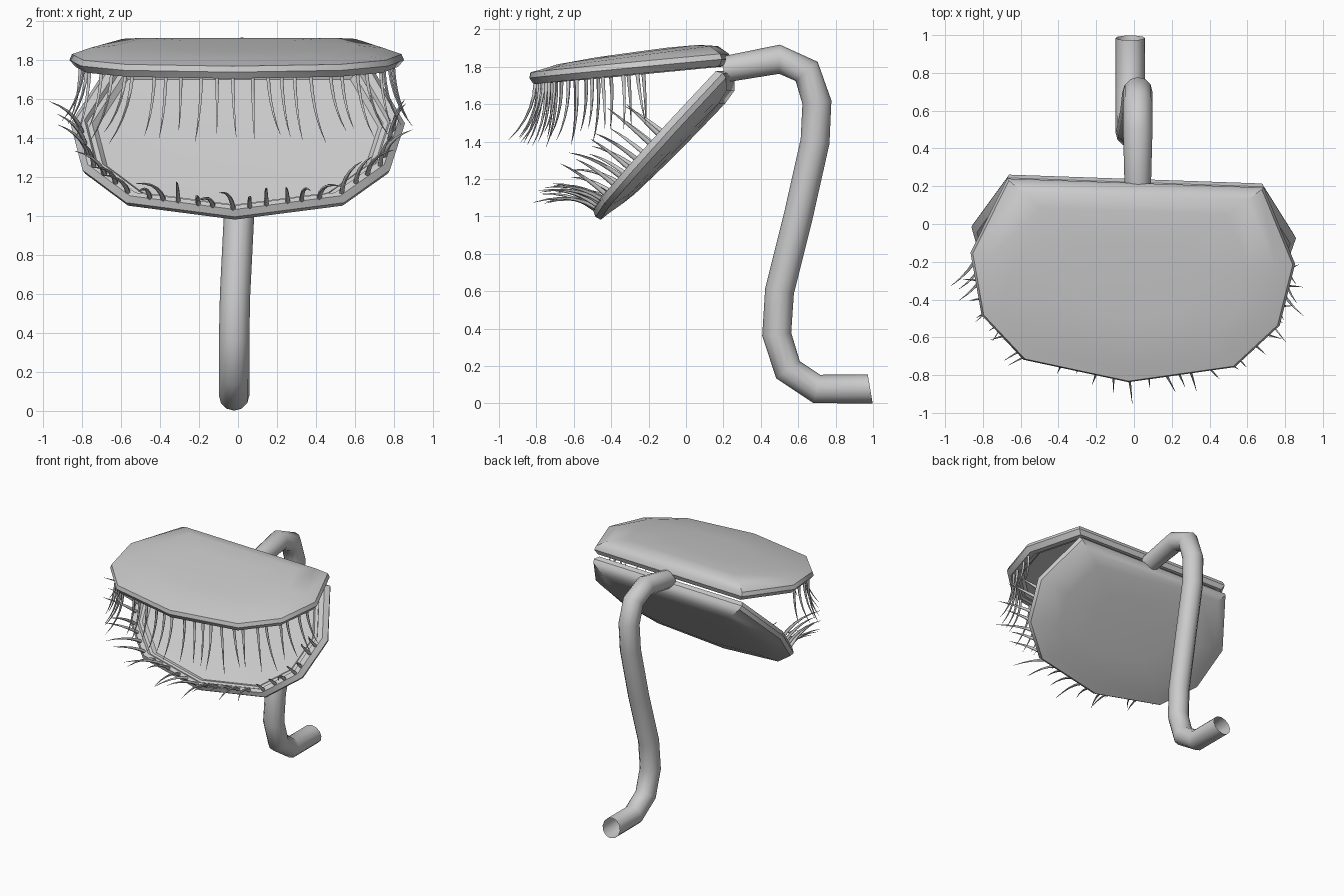
import bpy, bmesh, math, random
from mathutils import Vector, Matrix

if "Cube" in bpy.data.objects:
    bpy.data.objects.remove(bpy.data.objects["Cube"])

random.seed(4)
grey = bpy.data.materials.new("plain grey")
grey.diffuse_color = (0.6, 0.6, 0.6, 1)
grey.use_nodes = True
grey.node_tree.nodes["Principled BSDF"].inputs["Base Color"].default_value = grey.diffuse_color


def finish(bm, name, angle=35):
    bmesh.ops.recalc_face_normals(bm, faces=bm.faces)
    me = bpy.data.meshes.new(name)
    bm.to_mesh(me)
    bm.free()
    ob = bpy.data.objects.new(name, me)
    bpy.context.collection.objects.link(ob)
    me.materials.append(grey)
    bpy.ops.object.select_all(action='DESELECT')
    ob.select_set(True)
    bpy.context.view_layer.objects.active = ob
    bpy.ops.object.shade_smooth_by_angle(angle=math.radians(angle))
    return ob


def bridge(bm, a, b):
    n = len(a)
    for i in range(n):
        bm.faces.new((a[i], a[(i + 1) % n], b[(i + 1) % n], b[i]))


def sweep(bm, pts, radii, sides, cap):
    """Tube through pts with a radius at each point; returns its rings."""
    rings = []
    for i, p in enumerate(pts):
        t = (pts[min(i + 1, len(pts) - 1)] - pts[max(i - 1, 0)]).normalized()
        ref = Vector((1, 0, 0)) if abs(t.x) < 0.8 else Vector((0, 0, 1))
        a = t.cross(ref).normalized()
        b = t.cross(a)
        rings.append([bm.verts.new(p + radii[i] * (a * math.cos(k * math.tau / sides)
                      + b * math.sin(k * math.tau / sides))) for k in range(sides)])
    for r0, r1 in zip(rings, rings[1:]):
        bridge(bm, r0, r1)
    if cap:
        bm.faces.new(rings[0])
        bm.faces.new(rings[-1])
    return rings


# Lobe outline: u across, v away from the hinge
half = [(0.68, 0), (0.86, 0.40), (0.79, 0.73), (0.56, 0.96), (0, 1.06)]
outline = half + [(-u, v) for u, v in half[-2::-1]]
# (scale about the middle, height) from inner hollow over the rim to the outer dome
layers = [(0.55, 0.055), (0.84, 0.045), (0.87, 0.02), (0.90, 0.02), (0.915, 0.0),
          (0.965, 0.0), (1.0, 0.035), (0.985, 0.065), (0.88, 0.094), (0.72, 0.11), (0.4, 0.118)]


def place(origin, v_dir, w_dir, v_scale):
    yaw = Matrix.Rotation(math.radians(-2), 3, 'Z')

    def f(u, v, w):
        return yaw @ (Vector(origin) + Vector((u, 0, 0)) + Vector(v_dir) * v * v_scale
                      + Vector(w_dir) * w)
    return f


def lobe(name, f):
    bm = bmesh.new()
    rings = []
    for s, w in layers:
        ring = []
        for u, v in outline:
            vv = 0.5 + (v - 0.5) * s
            lift = 0.04 * (0.5 - vv) if w > 0.09 else 0   # dome thicker near the hinge
            ring.append(bm.verts.new(f(u * s, vv, w + lift)))
        rings.append(ring)
    for a, b in zip(rings, rings[1:]):
        bridge(bm, a, b)
    bm.faces.new(rings[0])
    bm.faces.new(rings[-1])
    finish(bm, name)


def teeth(name, f, count, length, lean, radius, spread):
    """Curved spikes along the free edge of a lobe."""
    path = [Vector(p) for p in [(0.86, 0.42)] + half[2:] + [(-u, v) for u, v in half[3:1:-1]]
            + [(-0.86, 0.42)]]
    seg = [(b - a).length for a, b in zip(path, path[1:])]
    bm = bmesh.new()
    for k in range(count):
        d = sum(seg) * (k + 0.5 + random.uniform(-0.25, 0.25)) / count
        i = 0
        while d > seg[i] and i < len(seg) - 1:
            d -= seg[i]
            i += 1
        p = path[i].lerp(path[i + 1], d / seg[i])
        mid = Vector((0, 0.5))
        out = (p - mid).normalized()
        p = mid + (p - mid) * 0.945
        out.x *= 0.7                                      # side spikes splay less
        L = length * random.uniform(0.85, 1.12)
        le = lean * random.uniform(0.6, 1.4)
        side = Vector((-out.y, out.x)) * random.uniform(-spread, spread)
        pts, rad = [], []
        for j in range(6):
            t = j / 5
            q = p + (out * le + side) * L * (0.3 * t + 0.7 * t * t)
            pts.append(f(q.x, q.y, 0.01 - L * (1.15 * t - 0.2 * t * t)))
            rad.append(radius * (1 - t) ** 0.8 + 0.0008)
        sweep(bm, pts, rad, 6, True)
    finish(bm, name, 60)


# Upper and lower lobes of the trap with their spikes
upper = place((0, 0.22, 1.805), (0, -0.995, -0.095), (0, -0.095, 0.995), 1.0)
lower = place((0, 0.195, 1.79), (0, -0.675, -0.738), (0, 0.738, -0.675), 0.985)
lobe("upper_lobe", upper)
lobe("lower_lobe", lower)
teeth("upper_teeth", upper, 27, 0.33, 0.40, 0.010, 0.12)
teeth("lower_teeth", lower, 25, 0.28, 0.60, 0.013, 0.25)

# Bent stem, open at the foot with a slanted cut
bm = bmesh.new()
path = [(0.02, 0.20, 1.785), (0.02, 0.50, 1.84), (0.02, 0.645, 1.775), (0.02, 0.70, 1.61),
        (0.015, 0.69, 1.40), (0.005, 0.60, 1.0), (-0.015, 0.50, 0.60), (-0.02, 0.485, 0.37),
        (-0.02, 0.545, 0.18), (-0.02, 0.70, 0.077), (-0.02, 0.985, 0.077)]
tube = sweep(bm, [Vector(p) for p in path], [0.07] + [0.078] * 9 + [0.077], 12, False)
for v in tube[-1]:
    v.co.y -= (v.co.z - 0.077) * 0.17
finish(bm, "stem", 50)
